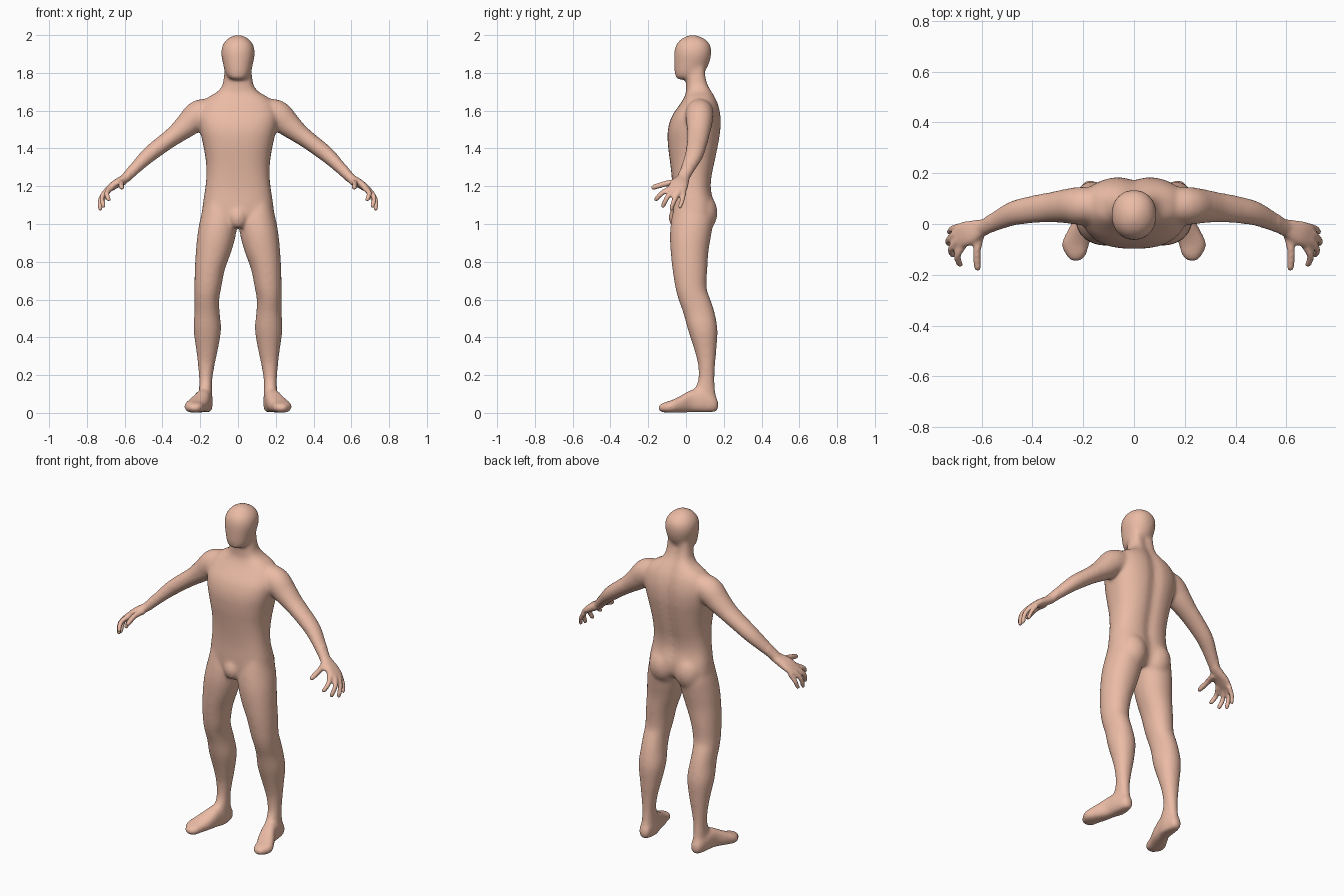
import bpy, bmesh, math
from mathutils import Vector, Matrix

bm = bmesh.new()
V = Vector


def smooth_rows(rows, steps=4):
    """Catmull-Rom resampling of section rows."""
    out, n = [], len(rows)
    for i in range(n - 1):
        p = [rows[max(0, min(n - 1, i + k))] for k in (-1, 0, 1, 2)]
        for s in range(steps):
            t = s / steps
            out.append([0.5 * (2 * b + (c - a) * t + (2 * a - 5 * b + 4 * c - d) * t * t
                               + (3 * b - a - 3 * c + d) * t ** 3) for a, b, c, d in zip(*p)])
    return out + [list(rows[-1])]


def skin(rings):
    """Bridge point rings into a closed tube."""
    vs = [[bm.verts.new(p) for p in r] for r in rings]
    n = len(vs[0])
    for a, b in zip(vs, vs[1:]):
        for i in range(n):
            bm.faces.new((a[i], a[(i + 1) % n], b[(i + 1) % n], b[i]))
    bm.faces.new(vs[0][::-1])
    bm.faces.new(vs[-1])


def ring(c, a, b, e=2.0, n=32):
    """Superellipse around c with half-axes a and b."""
    pts = []
    for i in range(n):
        t = 2 * math.pi * i / n
        u, v = math.cos(t), math.sin(t)
        pts.append(c + a * math.copysign(abs(u) ** (2 / e), u) + b * math.copysign(abs(v) ** (2 / e), v))
    return pts


def stack(rows, e=2.0, side=1, groove=0.0):
    """Horizontal sections: z, centre x, half width, front y, back y."""
    rings = []
    for z, cx, hx, yf, yb in smooth_rows(rows):
        r = ring(V((side * cx, (yf + yb) / 2, z)), V((hx, 0, 0)), V((0, (yb - yf) / 2, 0)), e)
        for p in r:
            if p.y > (yf + yb) / 2:
                p.y -= groove * math.exp(-(p.x / 0.035) ** 2)
        rings.append(r)
    skin(rings)


def tube(rows, side=1, across=V((0, 1, 0)), e=2.0):
    """Sections along a path: x, y, z, thickness radius, width radius."""
    rows = smooth_rows(rows)
    pts = [V(r[:3]) for r in rows]
    rings = []
    for i, r in enumerate(rows):
        d = (pts[min(i + 1, len(pts) - 1)] - pts[max(i - 1, 0)]).normalized()
        w = (across - d * across.dot(d)).normalized()
        rings.append([V((side * p.x, p.y, p.z)) for p in ring(pts[i], d.cross(w) * r[3], w * r[4], e, 24)])
    skin(rings)


def ball(c, r):
    bmesh.ops.create_uvsphere(bm, u_segments=24, v_segments=16, radius=1,
                              matrix=Matrix.Translation(c) @ Matrix.Diagonal((*r, 1)))


# torso and neck
stack([(1.00, 0, .11, -.055, .12), (1.04, 0, .185, -.07, .15), (1.10, 0, .187, -.073, .155),
       (1.18, 0, .175, -.072, .137), (1.25, 0, .168, -.076, .14), (1.33, 0, .17, -.085, .157),
       (1.42, 0, .185, -.096, .175), (1.50, 0, .203, -.096, .187), (1.57, 0, .212, -.075, .187),
       (1.63, 0, .195, -.035, .175), (1.67, 0, .16, -.01, .158), (1.70, 0, .11, .0, .143),
       (1.735, 0, .083, .0, .125), (1.78, 0, .075, .0, .113), (1.83, 0, .07, .0, .11)], e=2.5, groove=.016)

# head
stack([(1.765, 0, .03, -.045, .0), (1.78, 0, .055, -.056, .06), (1.81, 0, .07, -.061, .10),
       (1.85, 0, .08, -.063, .122), (1.90, 0, .089, -.063, .134), (1.94, 0, .084, -.056, .131),
       (1.97, 0, .066, -.036, .112), (1.99, 0, .04, -.008, .08), (2.002, 0, .01, .025, .045)], e=2.15)

# front of pelvis
ball((0, -.052, 1.035), (.048, .04, .06))

for s in (1, -1):
    # buttock
    ball((s * .085, .085, 1.06), (.085, .082, .105))

    # leg
    stack([(1.14, .11, .06, -.05, .11), (1.04, .1, .097, -.075, .145), (.95, .112, .102, -.085, .135),
           (.86, .128, .095, -.082, .12), (.76, .149, .08, -.072, .113), (.66, .16, .071, -.056, .11),
           (.60, .165, .066, -.04, .13), (.53, .164, .067, -.015, .152), (.44, .1625, .073, .01, .167),
           (.33, .164, .057, .045, .161), (.25, .168, .044, .064, .154), (.17, .171, .035, .063, .151),
           (.10, .172, .036, .03, .158), (.04, .172, .038, .02, .168), (.005, .172, .03, .03, .155)], e=2.1, side=s)

    # foot: y, centre x, half width, bottom z, top z
    foot = [(.172, .172, .015, .02, .06), (.15, .173, .034, .004, .09), (.08, .18, .042, .002, .12),
            (.03, .187, .044, .002, .123), (-.03, .21, .054, .001, .09), (-.08, .231, .055, .0, .066),
            (-.12, .228, .042, .002, .054), (-.147, .23, .02, .012, .04)]
    skin([ring(V((s * cx, y, (lo + hi) / 2)), V((hw, 0, 0)), V((0, 0, (hi - lo) / 2)), 2.5)
          for y, cx, hw, lo, hi in smooth_rows(foot)])

    # arm
    tube([(.10, .075, 1.60, .06, .06), (.20, .072, 1.582, .078, .075), (.268, .07, 1.525, .066, .068),
          (.325, .066, 1.478, .053, .06), (.38, .06, 1.437, .047, .056), (.465, .045, 1.372, .043, .05),
          (.525, .02, 1.315, .035, .042), (.583, -.01, 1.255, .028, .033), (.61, -.02, 1.232, .024, .034)], s)

    # palm
    tube([(.575, -.005, 1.255, .022, .028), (.61, -.02, 1.233, .024, .038), (.65, -.035, 1.21, .022, .049),
          (.68, -.045, 1.188, .018, .05), (.70, -.052, 1.172, .012, .044)], s, V((.25, .75, -.25)), 2.4)

    # thumb and fingers: base, joint, tip
    for base, joint, tip, r in (
            ((.605, -.04, 1.222), (.618, -.105, 1.214), (.615, -.185, 1.19), .016),
            ((.67, -.08, 1.19), (.695, -.125, 1.165), (.683, -.167, 1.122), .014),
            ((.69, -.06, 1.183), (.72, -.098, 1.143), (.711, -.127, 1.086), .014),
            ((.70, -.036, 1.173), (.728, -.06, 1.13), (.73, -.082, 1.07), .0135),
            ((.69, -.01, 1.168), (.718, -.02, 1.125), (.728, -.036, 1.08), .0125)):
        tube([(*base, r * 1.15, r * 1.15), (*joint, r, r),
              (*(V(joint).lerp(V(tip), .8)), r * .9, r * .9), (*tip, r * .45, r * .45)], s, V((.3, .6, -.7)))

bmesh.ops.recalc_face_normals(bm, faces=bm.faces)
me = bpy.data.meshes.new("human_body")
bm.to_mesh(me)
bm.free()
body = bpy.data.objects.new("human_body", me)
bpy.context.collection.objects.link(body)
bpy.context.view_layer.objects.active = body
body.select_set(True)

# fuse all parts into one skin
rm = body.modifiers.new("fuse", 'REMESH')
rm.mode = 'VOXEL'
rm.voxel_size = .0075
bpy.ops.object.modifier_apply(modifier="fuse")

# soften the joins, gently on the hands
bm = bmesh.new()
bm.from_mesh(body.data)
trunk = [v for v in bm.verts if abs(v.co.x) < .57]
for i in range(14):
    bmesh.ops.smooth_vert(bm, verts=bm.verts[:] if i < 3 else trunk, factor=.5,
                          use_axis_x=True, use_axis_y=True, use_axis_z=True)
bm.to_mesh(body.data)
bm.free()
bpy.ops.object.shade_smooth()

skin_mat = bpy.data.materials.new("skin")
skin_mat.diffuse_color = (.83, .5, .38, 1)
body.data.materials.clear()
body.data.materials.append(skin_mat)
